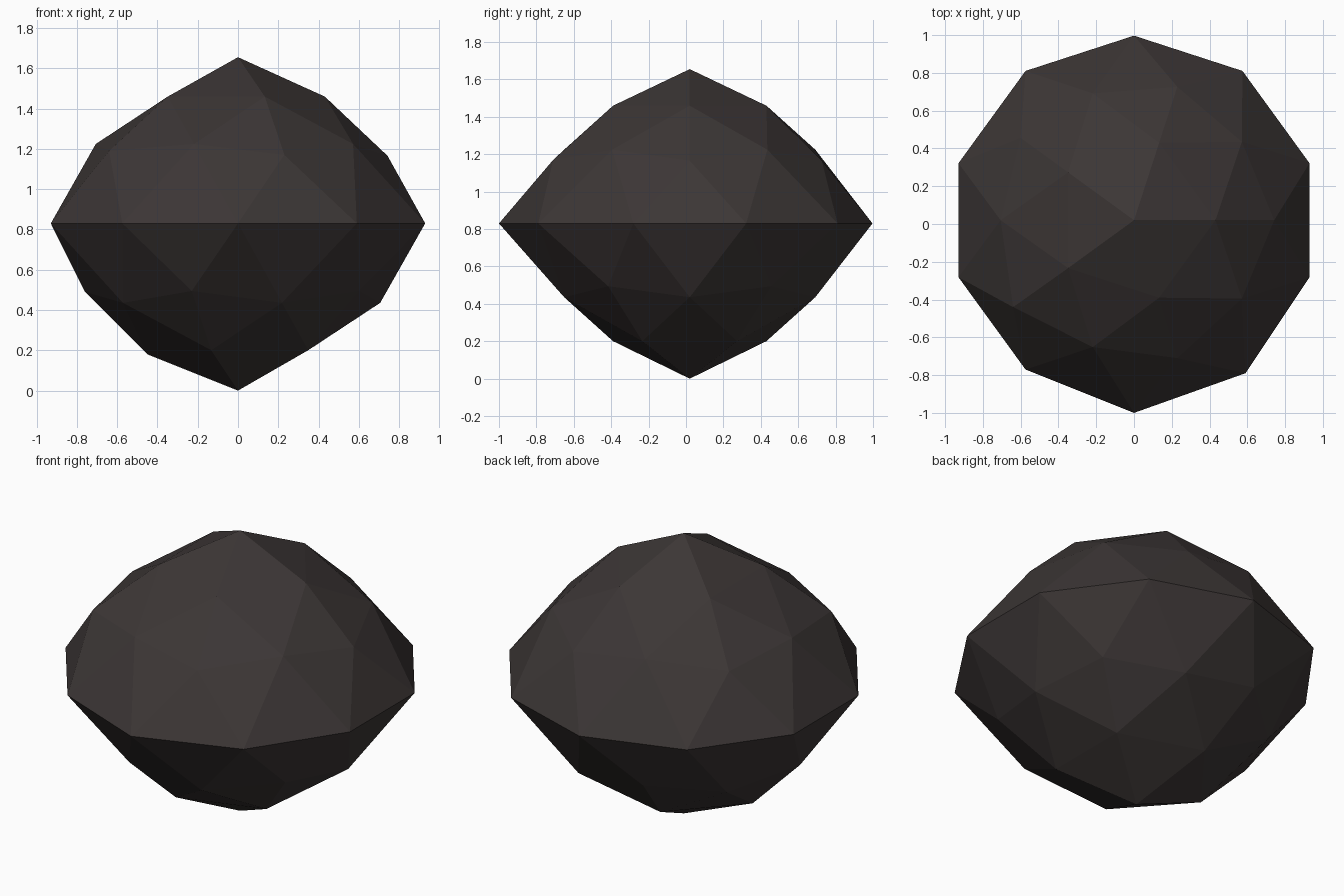
import bpy
import bmesh
from mathutils import Vector

cube = bpy.data.objects.get("Cube")
if cube:
    bpy.data.objects.remove(cube, do_unlink=True)

# Dark stone colour
stone = bpy.data.materials.new("dark_stone")
stone.use_nodes = True
colour = (0.045, 0.037, 0.036, 1)
stone.diffuse_color = colour
stone.node_tree.nodes["Principled BSDF"].inputs["Base Color"].default_value = colour

CENTRE = Vector((0, 0.02, 0.83))

# Uneven corners that stray from the regular shape
NUDGED = [
    Vector((0, -1.0, 0.83)), Vector((0.59, -0.79, 0.83)),
    Vector((-0.64, -0.44, 1.19)), Vector((0.23, -0.71, 1.17)),
    Vector((-0.76, 0.02, 0.49)), Vector((-0.45, 0.02, 0.18)),
]


def pinch(co):
    """Pull the sphere in towards a wide, sharp girdle."""
    level = abs(co.z)
    if level < 0.1:
        radial, height = 0.977, 1
    elif level > 0.95:
        radial, height = 1, 0.825
    elif level > 0.8:
        radial, height = 0.82, 0.74
    else:
        radial, height = 0.83, 0.75
    return CENTRE + Vector((co.x * radial, co.y * radial, co.z * height))


# Faceted rock body
bm = bmesh.new()
bmesh.ops.create_icosphere(bm, subdivisions=2, radius=1)
for v in bm.verts:
    v.co = pinch(v.co)
for target in NUDGED:
    nearest = min(bm.verts, key=lambda v: (v.co - target).length)
    nearest.co = target

# Rest the tip on the ground
lowest = min(bm.verts, key=lambda v: v.co.z)
lowest.co.z = 0

mesh = bpy.data.meshes.new("rock")
bm.to_mesh(mesh)
bm.free()
mesh.materials.append(stone)
rock = bpy.data.objects.new("rock", mesh)
bpy.context.collection.objects.link(rock)
